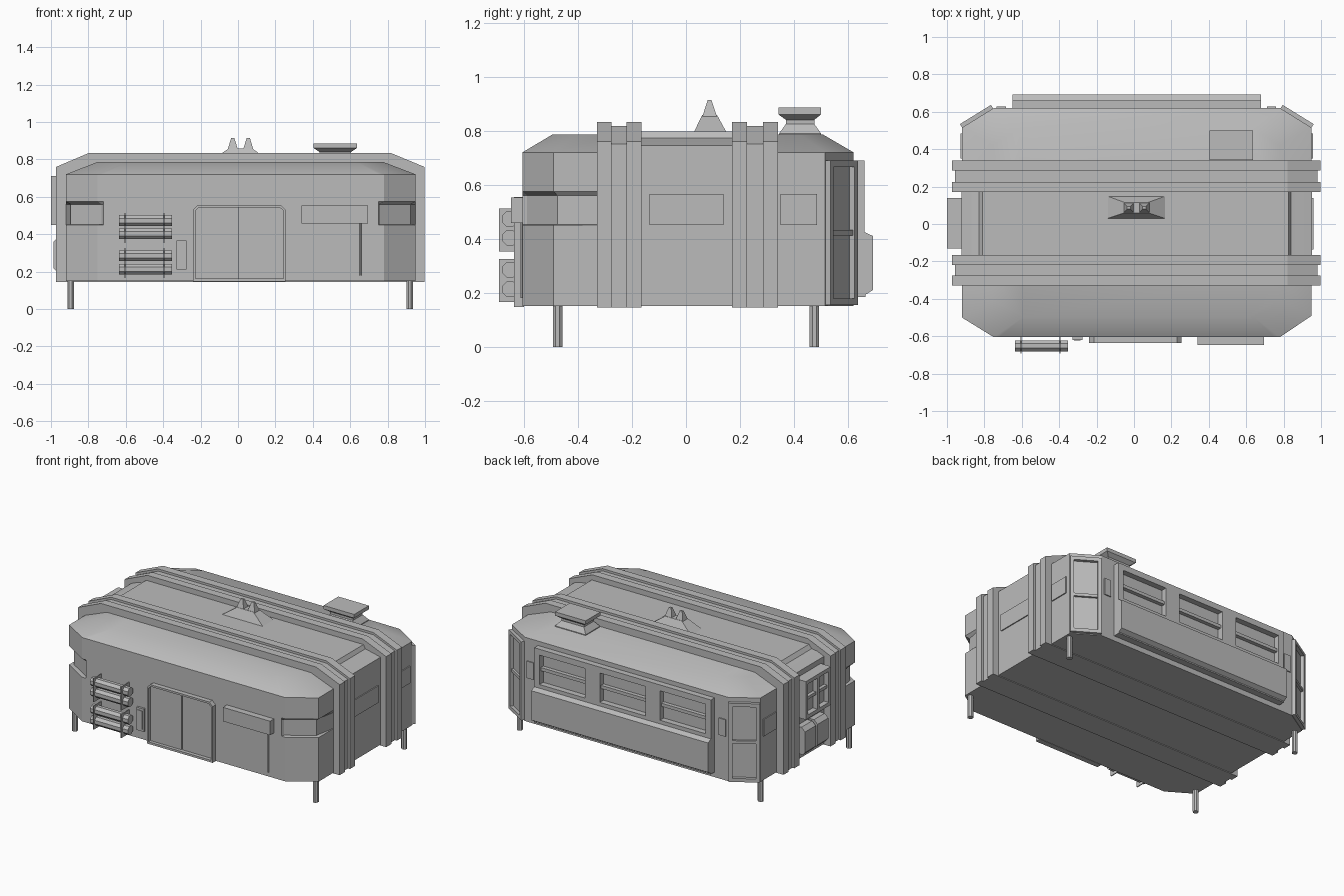
import bpy, bmesh, math
from mathutils import Matrix, Vector

if "Cube" in bpy.data.objects:
    bpy.data.objects.remove(bpy.data.objects["Cube"])

grey = bpy.data.materials.new("light_grey")
grey.diffuse_color = (0.5, 0.5, 0.5, 1)
grey.use_nodes = True
grey.node_tree.nodes["Principled BSDF"].inputs["Base Color"].default_value = grey.diffuse_color


def loft(bm, rings):
    """Skin a stack of equal point rings and cap both ends."""
    vs = [[bm.verts.new(p) for p in r] for r in rings]
    n = len(vs[0])
    for a, b in zip(vs, vs[1:]):
        for i in range(n):
            bm.faces.new((a[i], a[(i + 1) % n], b[(i + 1) % n], b[i]))
    bm.faces.new(vs[0][::-1])
    bm.faces.new(vs[-1])


def part(name, solids, M=Matrix(), smooth=None):
    bm = bmesh.new()
    for rings in solids:
        loft(bm, rings)
    bm.transform(M)
    bmesh.ops.recalc_face_normals(bm, faces=bm.faces)
    if smooth:
        for f in bm.faces:
            f.smooth = smooth(f)
    me = bpy.data.meshes.new(name)
    bm.to_mesh(me)
    bm.free()
    me.materials.append(grey)
    ob = bpy.data.objects.new(name, me)
    bpy.context.collection.objects.link(ob)
    return ob


def rect(x0, x1, y0, y1, z):
    return [(x0, y0, z), (x1, y0, z), (x1, y1, z), (x0, y1, z)]


def box(x0, x1, y0, y1, z0, z1):
    return [rect(x0, x1, y0, y1, z0), rect(x0, x1, y0, y1, z1)]


def slab_xz(pts, y0, y1):
    return [[(x, y, z) for x, z in pts] for y in (y0, y1)]


def slab_yz(pts, x0, x1):
    return [[(x, y, z) for y, z in pts] for x in (x0, x1)]


def tube(axis, c, r, a, b, n=8):
    """Low-poly cylinder along axis 'x' or 'z'."""
    rings = []
    for t in (a, b):
        ring = []
        for i in range(n):
            u = r * math.cos(2 * math.pi * (i + .5) / n)
            v = r * math.sin(2 * math.pi * (i + .5) / n)
            ring.append((t, c[0] + u, c[1] + v) if axis == 'x' else (c[0] + u, c[1] + v, t))
        rings.append(ring)
    return rings


def place(x, y, deg):
    return Matrix.Translation((x, y, 0)) @ Matrix.Rotation(math.radians(deg), 4, 'Z')


def window(name, M, w, z0, z1, depth, border, cols=1, rows=1, gx=.02, gz=.02):
    """Frame with openings; local -y points outwards."""
    h = w / 2
    s = [box(-h, -h + border, -depth, 0, z0, z1), box(h - border, h, -depth, 0, z0, z1),
         box(-h + border, h - border, -depth, 0, z0, z0 + border),
         box(-h + border, h - border, -depth, 0, z1 - border, z1)]
    cw = (w - 2 * border - gx * (cols - 1)) / cols
    for i in range(1, cols):
        x = -h + border + i * cw + (i - 1) * gx
        s.append(box(x, x + gx, -depth, 0, z0 + border, z1 - border))
    rh = (z1 - z0 - 2 * border - gz * (rows - 1)) / rows
    for i in range(1, rows):
        z = z0 + border + i * rh + (i - 1) * gz
        for c in range(cols):
            x = -h + border + c * (cw + gx)
            s.append(box(x, x + cw, -depth * .7, 0, z, z + gz))
    return part(name, s, M)


# Main body: chamfered outline, notched front corners, smooth sloped roof
outline = [(-.72, -.605), (.75, -.605), (.78, -.605), (.95, -.49), (.95, -.33), (.95, .515),
           (.78, .62), (-.75, .62), (-.92, .515), (-.92, -.33), (-.92, -.5), (-.75, -.605)]


def ring(z, scale=1, notch=1):
    return [(x * scale * (notch if i in (2, 3, 10, 11) else 1),
             y * scale * (notch if i in (2, 3, 10, 11) else 1), z)
            for i, (x, y) in enumerate(outline)]


part("body_shell", [[ring(.15), ring(.45), ring(.452, 1, .972), ring(.56, 1, .972),
                     ring(.575), ring(.72), ring(.785, .82)]],
     smooth=lambda f: f.calc_center_median().z > .73)

# Centre section between the ribs, with stepped roof ends
part("centre_section", [slab_xz([(-.923, .15), (.953, .15), (.953, .745), (.905, .757), (.86, .767), (.84, .772),
                                 (.825, .797), (-.81, .797), (-.83, .772), (-.87, .767), (-.923, .745)],
                                -.17, .175)])

# Ribs wrapped over the body: two raised strips with a lower one between
def rib(d):
    return [(-.972 + d, .145), (.996 - d, .145), (.996 - d, .76 - d * .6), (.82, .833 - d),
            (-.8, .833 - d), (-.972 + d, .76 - d * .6)]


for name, ys in (("front_rib", (-.33, -.275, -.22, -.165)), ("back_rib", (.17, .225, .285, .34))):
    part(name, [slab_xz(rib(d), ys[i], ys[i + 1]) for i, d in enumerate((0, .015, 0))])

# Legs
for x in (-.895, .918):
    for y in (-.475, .475):
        part("leg", [tube('z', (x, y), .019, 0, .17)])

# Front double door with chamfered frame
arch = [(-.24, .15), (-.24, .53), (-.215, .555), (.23, .555), (.255, .53), (.255, .15)]
inner = [(-.228, .15), (-.228, .525), (-.21, .542), (.225, .542), (.243, .525), (.243, .15)]
part("door_frame", [slab_xz([arch[i], arch[i + 1], inner[i + 1], inner[i]], -.637, -.6) for i in range(5)])
part("door_leaves", [box(-.228, .004, -.615, -.6, .16, .542), box(.009, .243, -.612, -.6, .16, .542)])
part("door_sill", [box(-.24, .255, -.637, -.6, .148, .162)])
part("door_keypad", [box(-.33, -.275, -.62, -.6, .21, .365)])
part("keypad_screen", [box(-.32, -.285, -.624, -.6, .225, .35)])

# Front sign box and the pipe below it
part("front_panel_box", [box(.34, .695, -.648, -.6, .458, .553)])
part("drain_pipe", [tube('x', (0, 0), .005, 0, .28, 6)], Matrix.Translation((.655, -.608, .18)) @ Matrix.Rotation(-math.pi / 2, 4, 'Y'))

# Gas tanks and their brackets
for z0, zs in ((.165, (.213, .285)), (.352, (.403, .473))):
    for z in zs:
        part("gas_tank", [tube('x', (-.652, z), .031, -.637, -.353)])
    part("tank_bracket", [box(x, x + .006, -.692, -.6, z0, z0 + .16) for x in (-.608, -.398)])

# Thin side and back plates
part("side_panels", [box(.95, .96, -.135, .138, .45, .565), box(.945, .957, .35, .485, .45, .565),
                     box(-.927, -.915, .35, .485, .45, .565)])
part("back_plates", [box(-.735, -.685, .615, .627, .45, .565), box(.71, .76, .615, .627, .45, .565)])

# Tall windows on the back corner chamfers
for side, x, a in (("right", .865, 148.3), ("left", -.835, -148.3)):
    window(side + "_corner_window", place(x, .565, a), .195, .155, .69, .024, .024, 1, 2)

# Back wall unit: three windows above a projecting lower box
window("back_windows", place(.015, .615, 180), 1.33, .41, .69, .045, .04, 3, 2, .11, .022)
part("back_lower_box", [slab_yz([(.61, .19), (.66, .19), (.692, .21), (.692, .41), (.66, .425), (.61, .425)],
                                -.65, .68)])
part("back_lower_rim", [box(-.65, .68, .61, .665, .185, .2)])

# Left side: window box and lower unit
part("left_window_back", [box(-.965, -.91, -.13, .14, .45, .71)])
window("left_window", place(-.96, .005, -90), .27, .45, .71, .04, .025, 2, 2)
part("left_lower_unit", [[[(x, y, z) for x, z in ((-.91, .2), (-.97, .2), (-.987, .22), (-.987, .36), (-.96, .385), (-.91, .385))]
                          for y in ab] for ab in ((-.12, -.005), (.015, .13))])

# Roof vent: flared hourglass
part("roof_vent", [[rect(.405, .635, .345, .5, .77), rect(.405, .635, .345, .5, .79),
                    rect(.435, .605, .37, .475, .825), rect(.435, .605, .37, .475, .84),
                    rect(.405, .635, .342, .5, .86), rect(.405, .635, .342, .5, .885)]])

# Roof beacon: sloped base with two small peaks
part("beacon_base", [[rect(-.15, .175, .027, .152, .79), rect(-.05, .075, .06, .115, .858)]])
for x in (-.028, .055):
    part("beacon_peak", [[rect(x - .028, x + .028, .06, .115, .85), rect(x - .009, x + .009, .08, .094, .913)]])
